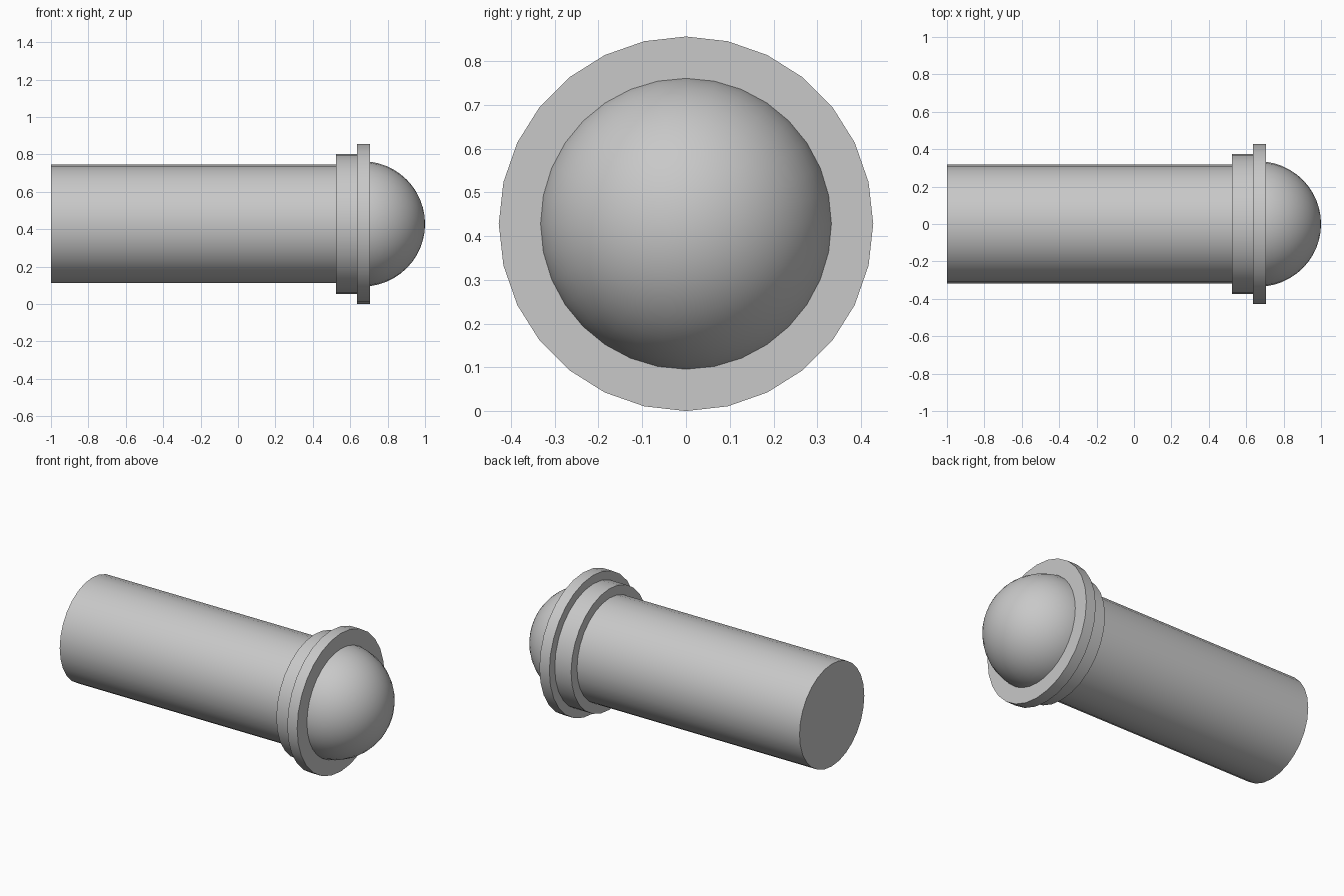
import bpy
import bmesh
import math
from mathutils import Matrix, Vector

cube = bpy.data.objects.get("Cube")
if cube:
    bpy.data.objects.remove(cube, do_unlink=True)

AXIS_Z = 0.428
SIDES = 28

grey = bpy.data.materials.new("light grey")
grey.use_nodes = True
grey.diffuse_color = (0.58, 0.58, 0.58, 1)
grey.node_tree.nodes["Principled BSDF"].inputs["Base Color"].default_value = grey.diffuse_color


def finish(name, bm, x):
    """Lay the part along the x axis, shade it and link it."""
    bm.transform(Matrix.Rotation(math.pi / 2, 4, "Y"))
    mesh = bpy.data.meshes.new(name)
    bm.to_mesh(mesh)
    bm.free()
    mesh.materials.append(grey)
    part = bpy.data.objects.new(name, mesh)
    part.location = (x, 0, AXIS_Z)
    bpy.context.collection.objects.link(part)
    bpy.ops.object.select_all(action="DESELECT")
    part.select_set(True)
    bpy.context.view_layer.objects.active = part
    bpy.ops.object.shade_smooth_by_angle(angle=math.radians(35))


def disc(name, start, end, radius):
    bm = bmesh.new()
    bmesh.ops.create_cone(bm, cap_ends=True, segments=SIDES,
                          radius1=radius, radius2=radius, depth=end - start)
    finish(name, bm, (start + end) / 2)


# Straight barrel, stepped collar and wide rim
disc("barrel", -1.0, 0.525, 0.317)
disc("collar", 0.525, 0.637, 0.375)
disc("rim", 0.637, 0.705, 0.428)

# Rounded end cap, with the hidden half of the sphere cut away
bm = bmesh.new()
bmesh.ops.create_uvsphere(bm, u_segments=32, v_segments=24, radius=0.335)
bmesh.ops.bisect_plane(bm, geom=bm.verts[:] + bm.edges[:] + bm.faces[:],
                       plane_co=Vector((0, 0, 0)), plane_no=Vector((0, 0, 1)),
                       clear_inner=True)
bmesh.ops.holes_fill(bm, edges=[e for e in bm.edges if e.is_boundary], sides=0)
bmesh.ops.recalc_face_normals(bm, faces=bm.faces[:])
finish("dome", bm, 0.665)
